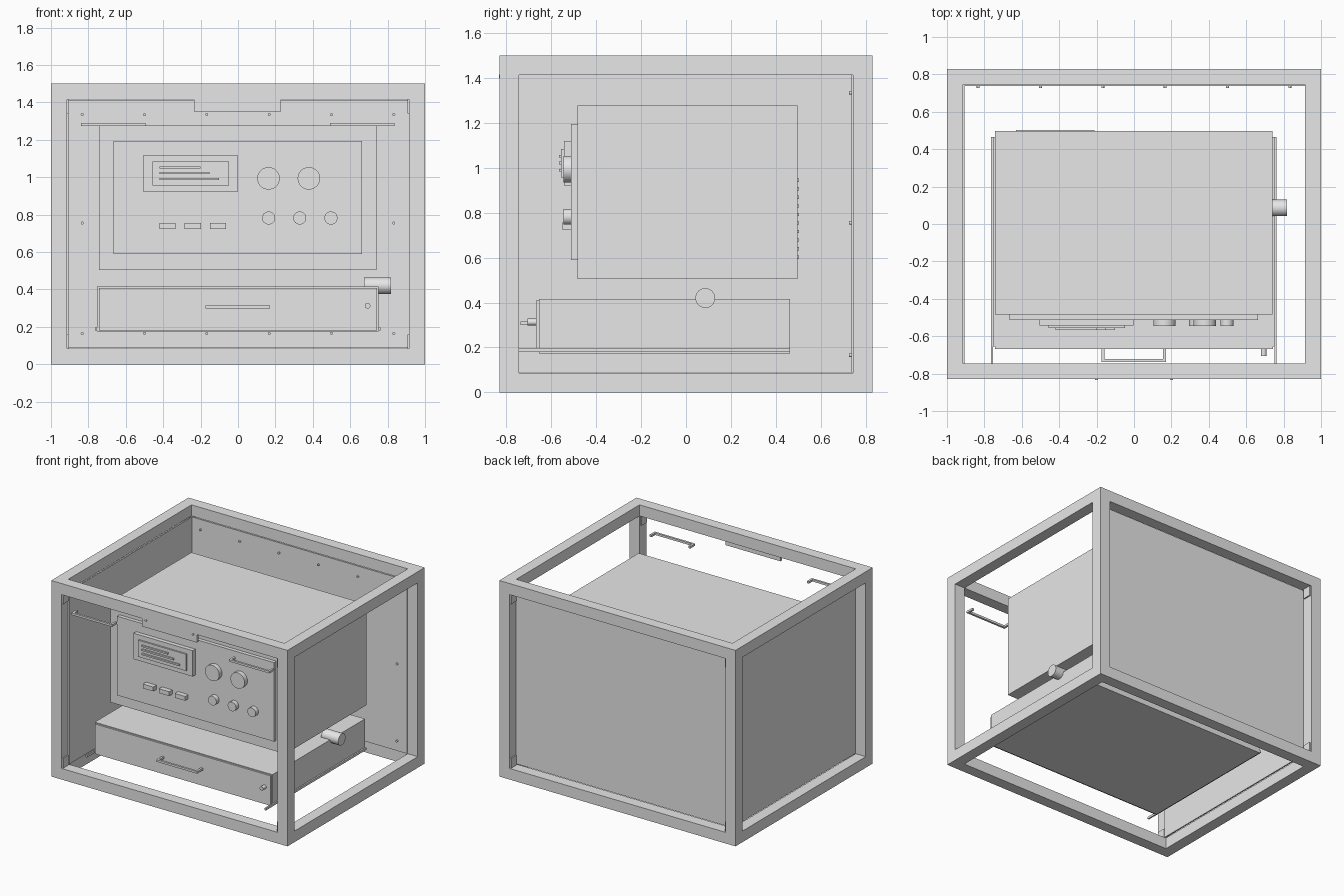
import bpy
import math

cube = bpy.data.objects.get("Cube")
if cube:
    bpy.data.objects.remove(cube, do_unlink=True)

GREY = (0.8, 0.8, 0.8, 1.0)
mat = bpy.data.materials.new("light_grey_metal")
mat.use_nodes = True
mat.diffuse_color = GREY
mat.node_tree.nodes["Principled BSDF"].inputs["Base Color"].default_value = GREY


def box(name, x, y, z):
    """Box from (min, max) ranges on each axis."""
    spans = (x, y, z)
    bpy.ops.mesh.primitive_cube_add(size=1, location=[(a + b) / 2 for a, b in spans])
    ob = bpy.context.object
    ob.name = name
    ob.scale = [b - a for a, b in spans]
    bpy.ops.object.transform_apply(location=False, rotation=False, scale=True)
    ob.data.materials.append(mat)
    return ob


def rod(name, center, radius, length, axis="y", sides=32):
    """Cylinder centred on a point, along x or y."""
    turn = (math.pi / 2, 0, 0) if axis == "y" else (0, math.pi / 2, 0)
    bpy.ops.mesh.primitive_cylinder_add(vertices=sides, radius=radius, depth=length,
                                        location=center, rotation=turn)
    ob = bpy.context.object
    ob.name = name
    ob.data.materials.append(mat)
    bpy.ops.object.shade_smooth_by_angle(angle=math.radians(40))
    return ob


def handle(name, x0, x1, y_front, y_back, z, t=0.016):
    """Pull handle: a grip bar on two legs."""
    box(name + "_grip", (x0, x1), (y_front, y_front + t), (z - t / 2, z + t / 2))
    for side, x in (("right", x0), ("left", x1 - t)):
        box(name + "_leg_" + side, (x, x + t), (y_front + t, y_back), (z - t / 2, z + t / 2))


# Outer frame: posts and beams
W, D, H, BAR = 1.0, 0.83, 1.5, 0.085
IX, IY = W - BAR, D - BAR
for sx in (-1, 1):
    xs = sorted((sx * IX, sx * W))
    for sy in (-1, 1):
        box("frame_post", xs, sorted((sy * IY, sy * D)), (0, H))
    for z in (0, H - BAR):
        box("frame_side_beam", xs, (-IY, IY), (z, z + BAR))
for sy in (-1, 1):
    for z in (0, H - BAR):
        box("frame_cross_beam", (-IX, IX), sorted((sy * IY, sy * D)), (z, z + BAR))

# Small corner brackets on the inner faces of the posts
for sx in (-1, 1):
    for sy in (-1, 1):
        for z in (BAR, H - BAR - 0.075):
            box("corner_bracket", sorted((sx * 0.905, sx * IX)),
                sorted((sy * (IY + 0.01), sy * (D - 0.01))), (z, z + 0.075))

# Thin back and side panels
box("back_panel", (-IX, IX), (0.737, 0.747), (0.088, 1.413))
box("side_panel", (-IX, -0.905), (-0.747, 0.737), (0.088, 1.413))

# Rivets around the back panel
for z in (0.165, 0.755, 1.335):
    for x in (-0.833, -0.5, -0.167, 0.167, 0.5, 0.833):
        if z != 0.755 or abs(x) > 0.8:
            rod("panel_rivet", (x, 0.732, z), 0.008, 0.012, sides=12)

# Main cabinet and its control panel
box("cabinet", (-0.742, 0.74), (-0.484, 0.497), (0.505, 1.277))
box("control_panel", (-0.665, 0.662), (-0.512, -0.484), (0.59, 1.195))
box("display_bezel", (-0.504, -0.003), (-0.544, -0.512), (0.922, 1.12))
box("display_screen", (-0.457, -0.049), (-0.556, -0.544), (0.957, 1.084))
for z, right in ((1.052, -0.2), (1.022, -0.152), (0.99, -0.102)):
    box("display_line", (-0.42, right), (-0.566, -0.556), (z - 0.006, z + 0.006))

# Dials, knobs and buttons
for x in (0.163, 0.379):
    rod("large_dial", (x, -0.529, 0.994), 0.06, 0.034, sides=48)
for x in (0.164, 0.33, 0.497):
    rod("small_knob", (x, -0.529, 0.782), 0.035, 0.034)
for x in (-0.42, -0.285, -0.15):
    box("push_button", (x, x + 0.087), (-0.55, -0.512), (0.723, 0.756))

# Vent slats on the cabinet back
for i in range(10):
    z = 0.595 + i * 0.038
    box("vent_slat", (-0.63, -0.21), (0.497, 0.503), (z, z + 0.015))

# Drawer with slides, handle and lock
box("drawer_body", (-0.754, 0.75), (-0.655, 0.464), (0.174, 0.415))
box("drawer_front", (-0.744, 0.742), (-0.668, -0.655), (0.18, 0.409))
for x in (-0.765, 0.75):
    box("drawer_slide", (x, x + 0.011), (-0.75, 0.464), (0.18, 0.197))
handle("drawer_handle", -0.175, 0.17, -0.738, -0.668, 0.307)
rod("drawer_lock", (0.693, -0.687, 0.313), 0.015, 0.04, sides=24)

# Side port between the drawer and the cabinet
rod("side_port", (0.747, 0.086, 0.42), 0.044, 0.144, axis="x")

# Front handles and the latch plate under the top beam
handle("front_handle_right", -0.84, -0.495, -0.815, -0.755, 1.282)
handle("front_handle_left", 0.493, 0.836, -0.815, -0.755, 1.282)
box("latch_plate", (-0.235, 0.23), (-0.826, -0.806), (1.352, 1.415))
for x in (-0.2, 0.2):
    rod("latch_pin", (x, -0.828, 1.409), 0.008, 0.012, sides=12)
